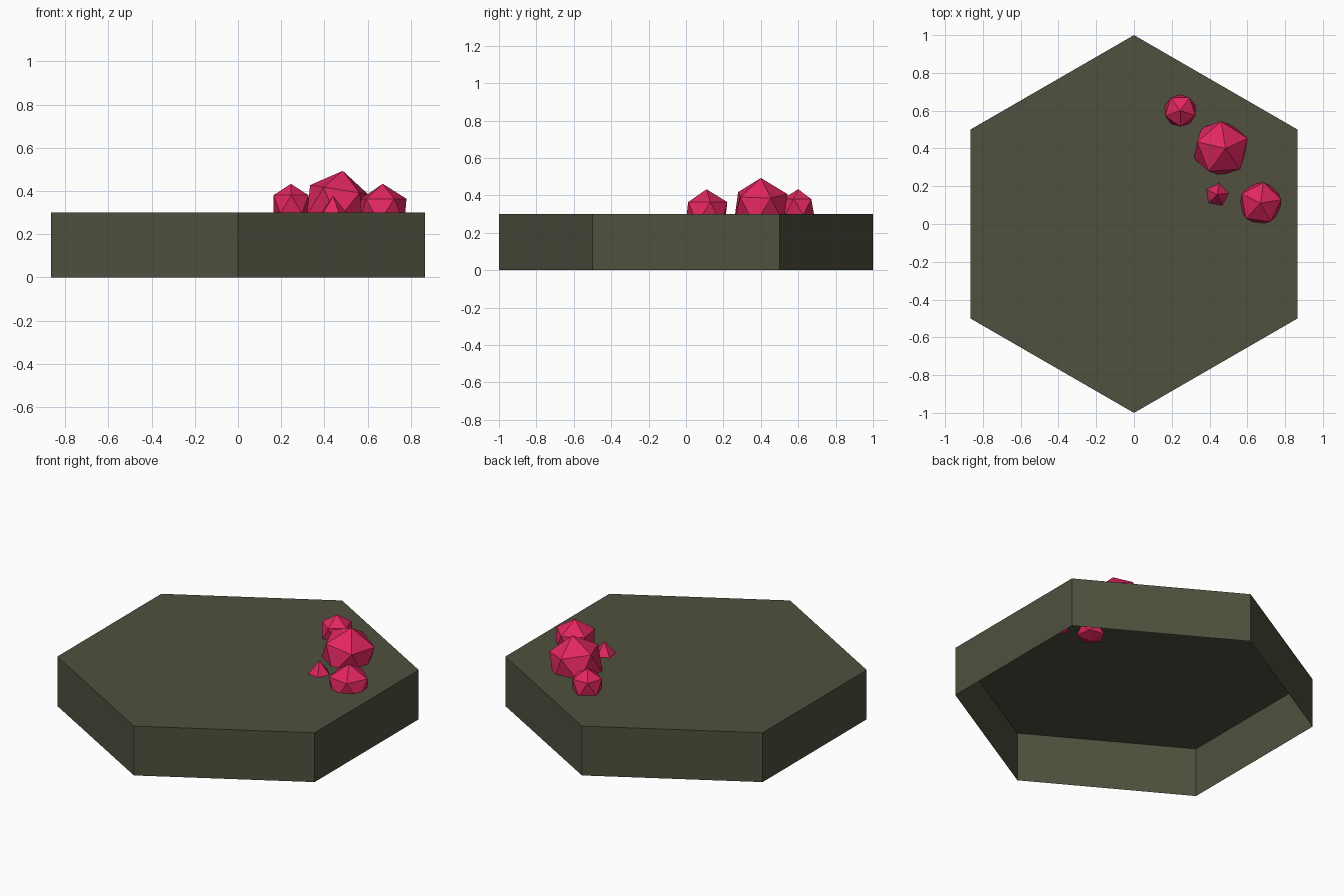
import bpy, bmesh
from math import sin, cos, radians, atan2
from mathutils import Matrix, Vector

cube = bpy.data.objects.get("Cube")
if cube:
    bpy.data.objects.remove(cube, do_unlink=True)


def material(name, color):
    mat = bpy.data.materials.new(name)
    mat.use_nodes = True
    mat.diffuse_color = color
    mat.node_tree.nodes["Principled BSDF"].inputs["Base Color"].default_value = color
    return mat


def add_object(name, bm, mat):
    bmesh.ops.recalc_face_normals(bm, faces=bm.faces)
    mesh = bpy.data.meshes.new(name)
    bm.to_mesh(mesh)
    bm.free()
    mesh.materials.append(mat)
    obj = bpy.data.objects.new(name, mesh)
    bpy.context.collection.objects.link(obj)
    return obj


stone = material("dark olive stone", (0.08, 0.08, 0.05, 1))
crimson = material("crimson crystal", (0.76, 0.02, 0.115, 1))

# Hexagonal tile: a thin shell, open underneath
TOP = 0.3
bm = bmesh.new()
angles = [radians(90 + 60 * k) for k in range(6)]
cap = bm.faces.new([bm.verts.new((cos(a), sin(a), TOP)) for a in angles])
walls = bmesh.ops.extrude_edge_only(bm, edges=list(cap.edges))
for v in walls["geom"]:
    if isinstance(v, bmesh.types.BMVert):
        v.co.z = 0
add_object("hexagon_tile", bm, stone)


# Crystals: icosahedra sunk into the tile, each with one point upward
def crystal(name, center, radius, turn, tilt=0, squash=1, tip=None):
    bm = bmesh.new()
    bmesh.ops.create_icosphere(bm, subdivisions=1, radius=radius)
    apex = max(bm.verts, key=lambda v: v.co.z)
    ring = apex.link_edges[0].other_vert(apex).co
    spin = Matrix.Rotation(radians(turn) - atan2(ring.y, ring.x), 4, "Z")
    lean = Matrix.Rotation(radians(tilt), 4, "Y")
    flat = Matrix.Diagonal((1, 1, squash, 1))
    bm.transform(Matrix.Translation(Vector(center)) @ lean @ flat @ spin)
    if tip:
        apex.co.z = tip
    add_object(name, bm, crimson)


crystal("large_crystal", (0.46, 0.4, 0.335), 0.16, turn=94, tilt=9)
crystal("side_crystal", (0.67, 0.11, 0.308), 0.125, turn=82)
crystal("back_crystal", (0.245, 0.6, 0.338), 0.095, turn=55)
crystal("small_crystal", (0.44, 0.155, 0.26), 0.088, turn=80, squash=0.5, tip=0.377)
